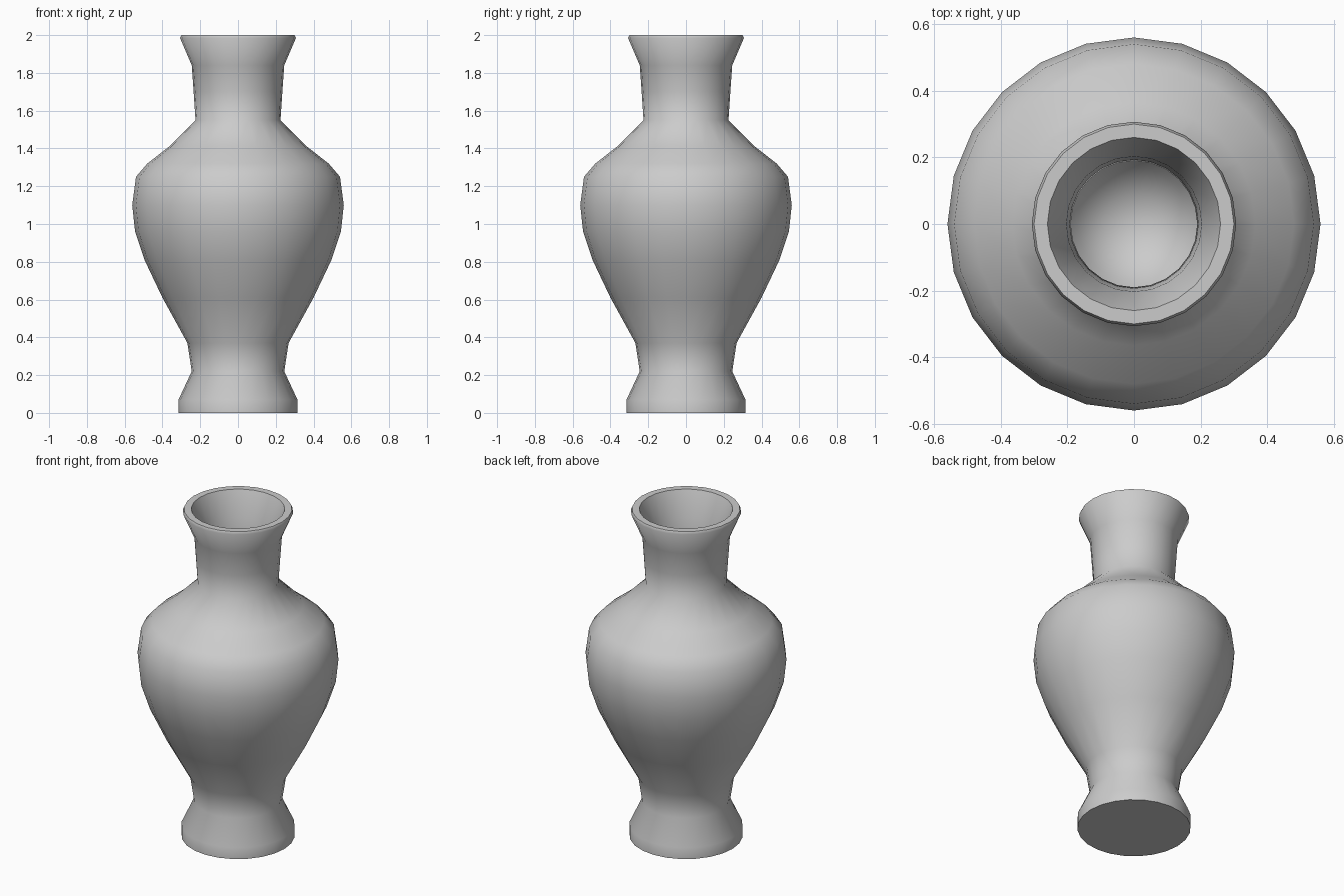
import bpy, bmesh, math

if "Cube" in bpy.data.objects:
    bpy.data.objects.remove(bpy.data.objects["Cube"])

SIDES = 24

# Outer wall from the foot up to the lip: (radius, height)
outer = [(0, 0), (0.315, 0), (0.315, 0.07), (0.245, 0.22), (0.268, 0.37),
         (0.40, 0.61), (0.495, 0.81), (0.545, 0.96), (0.56, 1.10), (0.54, 1.25),
         (0.48, 1.32), (0.365, 1.41), (0.225, 1.55), (0.235, 1.70),
         (0.245, 1.84), (0.307, 1.985), (0.30, 2.0)]

# Inner wall from the lip down to the rounded floor
inner = [(0.26, 2.0), (0.203, 1.85), (0.193, 1.70), (0.19, 1.54), (0.34, 1.37),
         (0.45, 1.29), (0.495, 1.23), (0.515, 1.10), (0.50, 0.97), (0.45, 0.82),
         (0.355, 0.63), (0.225, 0.38), (0.17, 0.27), (0.09, 0.21), (0, 0.19)]


def lathe(name, profile):
    """Spin a profile around z into a closed, smooth shaded body."""
    bm = bmesh.new()
    verts = [bm.verts.new((r, 0, z)) for r, z in profile]
    edges = [bm.edges.new(pair) for pair in zip(verts, verts[1:])]
    bmesh.ops.spin(bm, geom=verts + edges, cent=(0, 0, 0), axis=(0, 0, 1),
                   angle=math.tau, steps=SIDES, use_duplicate=False)
    bmesh.ops.remove_doubles(bm, verts=bm.verts[:], dist=0.0005)
    bmesh.ops.recalc_face_normals(bm, faces=bm.faces[:])
    mesh = bpy.data.meshes.new(name)
    bm.to_mesh(mesh)
    bm.free()
    obj = bpy.data.objects.new(name, mesh)
    bpy.context.collection.objects.link(obj)
    bpy.context.view_layer.objects.active = obj
    obj.select_set(True)
    bpy.ops.object.shade_smooth_by_angle(angle=math.radians(60))
    return obj


# Hollow vase
lathe("vase", outer + inner)
